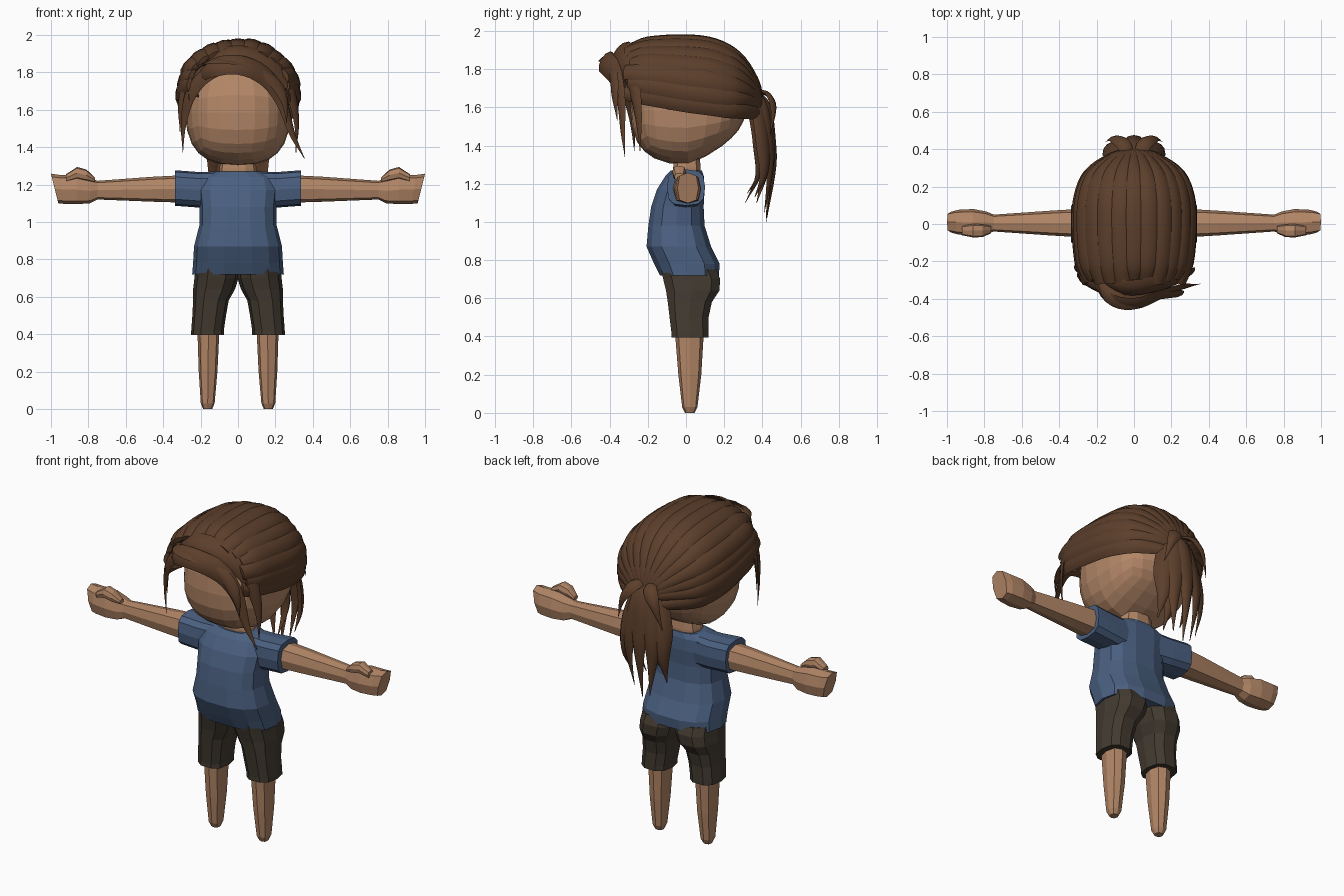
import bpy, bmesh, math, random
from mathutils import Vector

if "Cube" in bpy.data.objects:
    bpy.data.objects.remove(bpy.data.objects["Cube"])

random.seed(4)


def material(name, rgb):
    m = bpy.data.materials.new(name)
    m.diffuse_color = (*rgb, 1)
    m.use_nodes = True
    m.node_tree.nodes["Principled BSDF"].inputs["Base Color"].default_value = m.diffuse_color
    return m


SKIN = material("skin", (0.45, 0.24, 0.135))
SHIRT = material("blue_shirt", (0.068, 0.115, 0.215))
CLOTH = material("dark_shorts", (0.056, 0.043, 0.030))
HAIR = material("brown_hair", (0.107, 0.049, 0.024))


def finish(name, bm, mat, smooth=False):
    bmesh.ops.recalc_face_normals(bm, faces=bm.faces[:])
    me = bpy.data.meshes.new(name)
    bm.to_mesh(me)
    bm.free()
    me.materials.append(mat)
    ob = bpy.data.objects.new(name, me)
    bpy.context.collection.objects.link(ob)
    if smooth:
        bpy.ops.object.select_all(action='DESELECT')
        ob.select_set(True)
        bpy.context.view_layer.objects.active = ob
        bpy.ops.object.shade_smooth_by_angle(angle=math.radians(35))
    return ob


def add_loft(bm, rings, closed=True, caps=True):
    rows = [[bm.verts.new(p) for p in r] for r in rings]
    n = len(rows[0])
    for a, b in zip(rows, rows[1:]):
        for i in range(n if closed else n - 1):
            j = (i + 1) % n
            bm.faces.new((a[i], a[j], b[j], b[i]))
    if caps:
        bm.faces.new(rows[0])
        bm.faces.new(rows[-1])


def ring(c, u, v, n, p=2.6):
    """Rounded-box outline about c with half axes u and v."""
    out = []
    for i in range(n):
        a = 2 * math.pi * i / n
        f = lambda t: math.copysign(abs(t) ** (2 / p), t) if abs(t) > 1e-6 else 0
        out.append(Vector(c) + Vector(u) * f(math.cos(a)) + Vector(v) * f(math.sin(a)))
    return out


def upright(name, rows, mat, n, side=1):
    """Loft of level rings: z, centre x, half width, front y, back y."""
    bm = bmesh.new()
    add_loft(bm, [ring((side * cx, (f + b) / 2, z), (hx, 0, 0), (0, (b - f) / 2, 0), n)
                  for z, cx, hx, f, b in rows])
    return finish(name, bm, mat)


def sideways(name, rows, mat, n, side):
    """Loft along x: x, centre z, half height, centre y, half depth, lean."""
    bm = bmesh.new()
    add_loft(bm, [ring((side * x, y, z), (0, hy, 0), (side * lean * hz, 0, hz), n, 3)
                  for x, z, hz, y, hy, lean in rows])
    return finish(name, bm, mat)


# Head: rounded cube, raised under the back of the skull
bm = bmesh.new()
bmesh.ops.create_cube(bm, size=2)
bmesh.ops.subdivide_edges(bm, edges=bm.edges[:], cuts=5, use_grid_fill=True)
for v in bm.verts:
    k = sum(abs(c) ** 2.5 for c in v.co) ** (1 / 2.5)
    d = v.co / k
    v.co = (d.x * 0.28, 0.01 + d.y * 0.30, 1.585 + d.z * 0.285)
    if d.z < 0 and d.y > 0:
        v.co.z += 0.12 * d.y * -d.z
finish("head", bm, SKIN)
upright("neck", [(1.18, 0, .10, -.07, .08), (1.285, 0, .10, -.07, .08),
                 (1.37, 0, .085, -.06, .07)], SKIN, 10)

# Shirt body
upright("shirt_body", [(.72, 0, .245, -.14, .175), (.78, 0, .24, -.17, .18),
                       (.87, 0, .235, -.21, .135), (.98, 0, .207, -.20, .10),
                       (1.08, 0, .205, -.185, .095), (1.17, 0, .215, -.155, .10),
                       (1.24, 0, .20, -.11, .095), (1.27, 0, .12, -.08, .085)], SHIRT, 14)

for s, tag in ((1, "left"), (-1, "right")):
    # Sleeve, arm with fist, thumb
    sideways(tag + "_sleeve", [(.08, 1.17, .10, 0, .085, 0), (.21, 1.172, .095, 0, .095, 0),
                               (.32, 1.18, .095, 0, .10, 0), (.337, 1.18, .095, 0, .10, 0)],
             SHIRT, 12, s)
    sideways(tag + "_arm", [(.25, 1.177, .075, .005, .078, 0), (.45, 1.175, .067, .005, .066, 0),
                            (.75, 1.17, .05, .005, .045, 0), (.79, 1.166, .066, .007, .06, 0),
                            (.86, 1.172, .077, .008, .072, 0), (.94, 1.174, .077, .01, .066, .15),
                            (.98, 1.178, .08, .01, .055, .25)], SKIN, 8, s)
    sideways(tag + "_thumb", [(.765, 1.225, .012, -.03, .02, 0), (.81, 1.25, .03, -.036, .034, 0),
                              (.86, 1.262, .032, -.036, .036, 0), (.92, 1.235, .02, -.035, .025, 0)],
             SKIN, 8, s)
    # Shorts and bare leg
    upright(tag + "_shorts_leg", [(.395, .163, .088, -.08, .122), (.42, .163, .087, -.08, .122),
                                  (.50, .154, .09, -.09, .122), (.58, .145, .095, -.10, .14),
                                  (.64, .128, .112, -.11, .18), (.70, .115, .118, -.125, .185),
                                  (.75, .112, .116, -.135, .165)], CLOTH, 10, s)
    upright(tag + "_leg", [(.45, .158, .06, -.06, .095), (.20, .16, .05, -.04, .08),
                           (.03, .162, .037, -.02, .06), (0, .162, .024, -.005, .045)], SKIN, 8, s)


# ---- Hair ----
def smooth_path(pts, steps=4):
    """Catmull-Rom resampling."""
    p = [Vector(q) for q in pts]
    p = [2 * p[0] - p[1]] + p + [2 * p[-1] - p[-2]]
    out = []
    for i in range(1, len(p) - 2):
        a, b, c, d = p[i - 1:i + 3]
        for k in range(steps):
            t = k / steps
            out.append(.5 * (2 * b + (c - a) * t + (2 * a - 5 * b + 4 * c - d) * t ** 2
                             + (3 * b - a - 3 * c + d) * t ** 3))
    return out + [p[-2]]


LENS = ((-1, 0), (-.6, .75), (0, 1), (.6, .75), (1, 0), (0, -.4))


def strand(bm, pts, width, thick, centre, profile):
    """Lens-section lock; profile(t) scales its width along its length."""
    path = smooth_path(pts)
    rings = []
    for i, p in enumerate(path):
        tan = (path[min(i + 1, len(path) - 1)] - path[max(i - 1, 0)]).normalized()
        out = p - Vector(centre)
        out = (out - tan * out.dot(tan)).normalized()
        across = tan.cross(out)
        k = profile(i / (len(path) - 1))
        rings.append([p + across * a * width * k + out * b * thick * min(1, k * 1.3)
                      for a, b in LENS])
    add_loft(bm, rings)


# Swept-back shell: y, axis z, half width, height above axis
SHELL = ((-.30, 1.735, .255, .175), (-.2, 1.725, .295, .225), (0, 1.69, .312, .272),
         (.15, 1.67, .30, .272), (.27, 1.65, .25, .225), (.36, 1.63, .13, .12),
         (.395, 1.61, .05, .05))


def shell_point(row, a, k=1.0):
    y, z, hx, hz = row
    drop = hz if math.cos(a) > 0 else 0.24
    return Vector((math.sin(a) * hx * k, y, z + math.cos(a) * drop * k))


bm = bmesh.new()
angles = [math.radians(-106 + 212 * i / 24) for i in range(25)]
lip = (-.25, 1.73, .22, .13)
add_loft(bm, [[shell_point(r, a, .98) for a in angles] for r in (lip,) + SHELL],
         closed=False, caps=False)
finish("hair_cap", bm, HAIR, True)

bm = bmesh.new()
COUNT = 15
for i in range(COUNT):
    a = math.radians(-104 + 208 * i / (COUNT - 1))
    lift = random.uniform(.985, 1.02)
    pts = [shell_point(r, a, lift) for r in SHELL]
    pts[0].y += random.uniform(-.025, .015)
    strand(bm, pts, .058, .022, (0, .03, 1.62),
           lambda t: min(1, .7 + 2 * t) if t < .6 else 1 - (t - .6) * 1.6)
finish("swept_back_locks", bm, HAIR, True)

# Fringe sweeping across the forehead and down both cheeks
taper = lambda t: max(.04, min(1, .5 + 2.5 * t, (1 - t) * 1.9))
bm = bmesh.new()
mid = (0, 0, 1.6)
strand(bm, [(-.22, -.26, 1.75), (-.14, -.39, 1.82), (0, -.425, 1.84), (.14, -.375, 1.78),
            (.23, -.34, 1.65), (.29, -.33, 1.47), (.355, -.32, 1.34)], .06, .022, mid, taper)
strand(bm, [(-.2, -.27, 1.80), (-.05, -.34, 1.89), (.12, -.32, 1.87), (.25, -.28, 1.76),
            (.31, -.25, 1.56), (.31, -.24, 1.37)], .065, .025, mid, taper)
strand(bm, [(.10, -.39, 1.82), (.2, -.375, 1.74), (.25, -.37, 1.64), (.26, -.36, 1.53)],
       .035, .015, mid, taper)
strand(bm, [(-.03, -.37, 1.84), (-.16, -.35, 1.79), (-.25, -.31, 1.69), (-.29, -.28, 1.53),
            (-.295, -.27, 1.37)], .045, .02, mid, taper)
strand(bm, [(-.12, -.33, 1.83), (-.24, -.27, 1.77), (-.30, -.24, 1.64), (-.31, -.24, 1.48)],
       .045, .02, mid, taper)
strand(bm, [(-.2, -.28, 1.83), (-.13, -.38, 1.855), (-.02, -.40, 1.85), (.08, -.36, 1.83),
            (.14, -.32, 1.82)], .06, .02, (0, -.3, 1.2), lambda t: max(.3, math.sin(math.pi * t)))
finish("fringe", bm, HAIR, True)

# Ponytail hanging from the back of the head: mid x, mid y, tip x, tip y, tip z
bm = bmesh.new()
TAIL = ((0, .445, .0, .42, 1.0), (.07, .43, .06, .41, 1.05), (-.07, .43, -.05, .42, 1.02),
        (.12, .40, .13, .36, 1.13), (-.12, .40, -.13, .37, 1.10),
        (.05, .37, .05, .31, 1.10), (-.05, .37, -.06, .32, 1.15))
for mx, my, tx, ty, tz in TAIL:
    strand(bm, [(mx * .3, .35, 1.69), (mx * .6, my - .025, 1.60), (mx, my, 1.43),
                (mx * 1.1, my + .005, 1.25), (tx, ty, tz)], .058, .025, (0, .25, 1.4),
           lambda t: max(.04, min(1, .55 + 1.2 * t, (1 - t) * 2.2)))
# Short tufts flicking out beside the tie
for s in (1, -1):
    strand(bm, [(s * .02, .36, 1.68), (s * .06, .43, 1.66), (s * .11, .455, 1.58),
                (s * .15, .44, 1.45)], .04, .018, (0, .2, 1.5), taper)
finish("ponytail", bm, HAIR, True)
